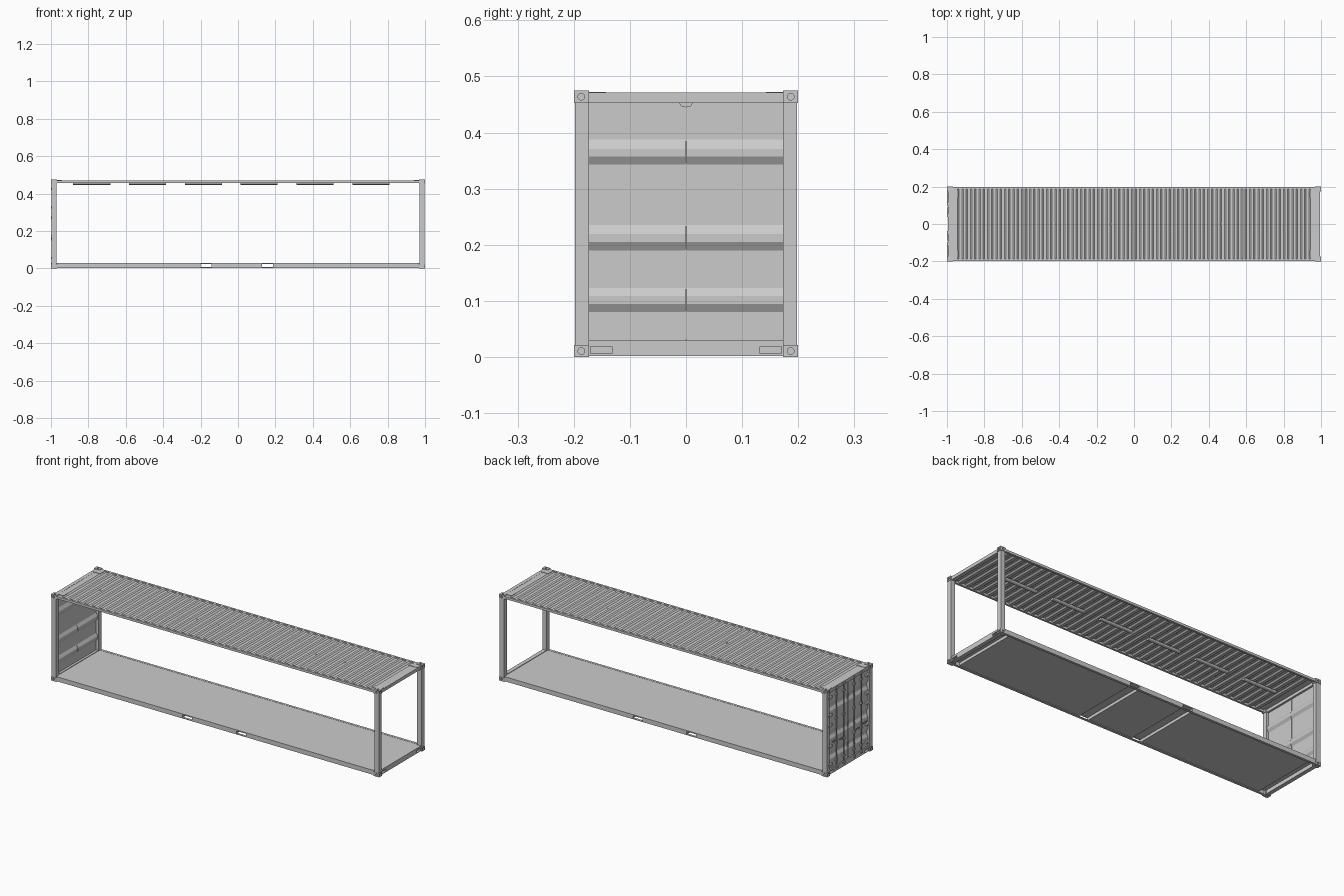
import bpy, bmesh, math
from mathutils import Matrix, Vector

if "Cube" in bpy.data.objects:
    bpy.data.objects.remove(bpy.data.objects["Cube"])


def finish(bm, name, mirror=None):
    bmesh.ops.recalc_face_normals(bm, faces=bm.faces)
    me = bpy.data.meshes.new(name)
    bm.to_mesh(me)
    bm.free()
    ob = bpy.data.objects.new(name, me)
    bpy.context.collection.objects.link(ob)
    if mirror:
        m = ob.modifiers.new("mirror", 'MIRROR')
        m.use_axis = mirror
    return ob


def add_box(bm, x0, x1, y0, y1, z0, z1):
    mat = Matrix.Translation(((x0 + x1) / 2, (y0 + y1) / 2, (z0 + z1) / 2)) @ \
        Matrix.Diagonal((x1 - x0, y1 - y0, z1 - z0, 1))
    bmesh.ops.create_cube(bm, size=1, matrix=mat)


def add_cyl(bm, centre, axis, r, length, seg=12, oval=1.0):
    rot = Vector((0, 0, 1)).rotation_difference(Vector(axis)).to_matrix().to_4x4()
    mat = Matrix.Translation(centre) @ rot @ Matrix.Diagonal((1, oval, 1, 1))
    bmesh.ops.create_cone(bm, cap_ends=True, segments=seg, radius1=r, radius2=r,
                          depth=length, matrix=mat)


def boxes(name, items, mirror=None):
    bm = bmesh.new()
    for b in items:
        add_box(bm, *b)
    return finish(bm, name, mirror)


def extrude_profile(name, pts, axis, a, b, closed=True, mirror=None):
    """Sweep a 2D profile along x or y between a and b."""
    def place(p, t):
        return (t, p[0], p[1]) if axis == 'x' else (p[0], t, p[1])
    bm = bmesh.new()
    va = [bm.verts.new(place(p, a)) for p in pts]
    vb = [bm.verts.new(place(p, b)) for p in pts]
    n = len(pts)
    for i in range(n if closed else n - 1):
        j = (i + 1) % n
        bm.faces.new((va[i], va[j], vb[j], vb[i]))
    if closed:
        bm.faces.new(va)
        bm.faces.new(vb[::-1])
    return finish(bm, name, mirror)


def cut(ob, cutter):
    m = ob.modifiers.new("cut", 'BOOLEAN')
    m.operation, m.solver, m.object = 'DIFFERENCE', 'EXACT', cutter
    bpy.context.view_layer.objects.active = ob
    if len(ob.modifiers) > 1:
        bpy.ops.object.modifier_move_to_index(modifier=m.name, index=0)
    bpy.ops.object.modifier_apply(modifier=m.name)
    bpy.data.objects.remove(cutter)


XY = (True, True, False)
Y = (False, True, False)

# corner castings with lifting holes on the outer faces
for name, z0, z1, zo in (("bottom_corner_castings", 0, 0.021, 0),
                         ("top_corner_castings", 0.453, 0.475, 0.475)):
    ob = boxes(name, [(0.967, 1.0, 0.173, 0.2, z0, z1)], XY)
    zc = (z0 + z1) / 2
    for centre, axis in (((1.0, 0.1865, zc), (1, 0, 0)),
                         ((0.9835, 0.2, zc), (0, 1, 0)),
                         ((0.9835, 0.1865, zo), (0, 0, 1))):
        bm = bmesh.new()
        add_cyl(bm, centre, axis, 0.006, 0.012, 16)
        cut(ob, finish(bm, "cutter"))

# corner posts
boxes("corner_posts", [(0.971, 0.997, 0.173, 0.198, 0.02, 0.454)], XY)

# bottom side rails with forklift openings
pockets = [(-0.20, -0.142), (0.128, 0.186)]
edges = [-0.968, -0.20, -0.142, 0.128, 0.186, 0.968]
rail = boxes("bottom_side_rails", [(-0.968, 0.968, 0.184, 0.197, 0.003, 0.028)], Y)
cut(rail, boxes("cutter", [(a, b, 0.15, 0.25, 0.006, 0.022) for a, b in pockets]))

# floor deck, with thicker underside blocks either side of the forklift channels
boxes("floor_deck", [(-0.975, 0.975, -0.184, 0.184, 0.0225, 0.027)])
ends = [-0.935] + edges[1:5] + [0.935]
boxes("floor_underside", [(ends[i], ends[i + 1], -0.184, 0.184, 0.007, 0.0225)
                          for i in (0, 2, 4)])

# end sills with recessed pockets
sill = boxes("end_sills", [(0.972, 0.994, 0, 0.173, 0.002, 0.03)], XY)
cut(sill, boxes("cutter", [(0.982, 1.01, 0.132, 0.170, 0.006, 0.019)]))

# top side rails and end headers
boxes("top_side_rails", [(-0.968, 0.968, 0.186, 0.197, 0.457, 0.470)], Y)
boxes("end_headers", [(0.975, 0.995, 0, 0.173, 0.453, 0.471)], XY)
boxes("roof_corner_plates", [(0.94, 0.992, 0.143, 0.176, 0.470, 0.4725)], XY)

# corrugated roof sheet
n, x0, x1 = 42, -0.95, 0.95
p = (x1 - x0) / n
hi, lo = 0.4695, 0.4625
pts = [(-0.978, hi)]
for i in range(n):
    s = x0 + i * p
    pts += [(s + p * f, z) for f, z in ((0.14, hi), (0.32, lo), (0.68, lo), (0.86, hi))]
pts.append((0.978, hi))
roof = extrude_profile("roof_sheet", pts, 'y', -0.187, 0.187, closed=False)
sol = roof.modifiers.new("thickness", 'SOLIDIFY')
sol.thickness, sol.offset = 0.0012, 0

# six ceiling light bars, half-round below
arc = [(0.0115 * math.cos(t), 0.452 - 0.007 * math.sin(t))
       for t in (math.pi * k / 10 for k in range(11))]
prof = [(-0.0115, 0.4555), (0.0115, 0.4555)] + arc
for i in range(6):
    c = -0.782 + i * 0.2985
    extrude_profile(f"ceiling_light_{i + 1}", prof, 'x', c - 0.099, c + 0.099)
boxes("light_mounts", [(-0.782 + i * 0.2985 + d - 0.006, -0.782 + i * 0.2985 + d + 0.006,
                        -0.005, 0.005, 0.455, 0.464) for i in range(6) for d in (-0.06, 0.06)])

# pair of doors with three pressed horizontal grooves
face, groove = -0.986, -0.977
pts = [(face, 0.030)]
for a, b, c, d in ((0.080, 0.095, 0.108, 0.123), (0.190, 0.205, 0.219, 0.235),
                   (0.343, 0.358, 0.370, 0.387)):
    pts += [(face, a), (groove, b), (groove, c), (face, d)]
pts.append((face, 0.4525))
doors = extrude_profile("doors", pts, 'y', 0.0008, 0.1725, closed=False, mirror=Y)
sol = doors.modifiers.new("thickness", 'SOLIDIFY')
sol.thickness, sol.offset = 0.002, 0
boxes("door_seal", [(-0.9885, -0.9865, -0.003, 0.003, 0.031, 0.452)])

# lock rods, with brackets, end cams and handles
bm = bmesh.new()
for y in (0.045, 0.108):
    add_cyl(bm, (-0.9935, y, 0.2415), (0, 0, 1), 0.0028, 0.445, 10)
rods = finish(bm, "lock_rods", Y)
bpy.context.view_layer.objects.active = rods
rods.select_set(True)
bpy.ops.object.shade_smooth_by_angle(angle=math.radians(40))
parts = []
for y in (0.045, 0.108):
    for z in (0.06, 0.155, 0.29, 0.42):
        parts.append((-0.9975, -0.986, y - 0.007, y + 0.007, z - 0.005, z + 0.005))
    for z in (0.022, 0.459):
        parts.append((-0.9985, -0.990, y - 0.008, y + 0.008, z - 0.006, z + 0.006))
boxes("lock_rod_brackets", parts, Y)
boxes("door_handles", [(-0.9985, -0.995, y - 0.004, y + 0.042, z - 0.003, z + 0.003)
                       for y, z in ((0.045, 0.165), (0.108, 0.175))], Y)

# hinges along the outer door edges
boxes("door_hinges", [(-0.9985, -0.986, 0.150, 0.182, z - 0.006, z + 0.006)
                      for z in (0.055, 0.155, 0.27, 0.325, 0.425)], Y)
